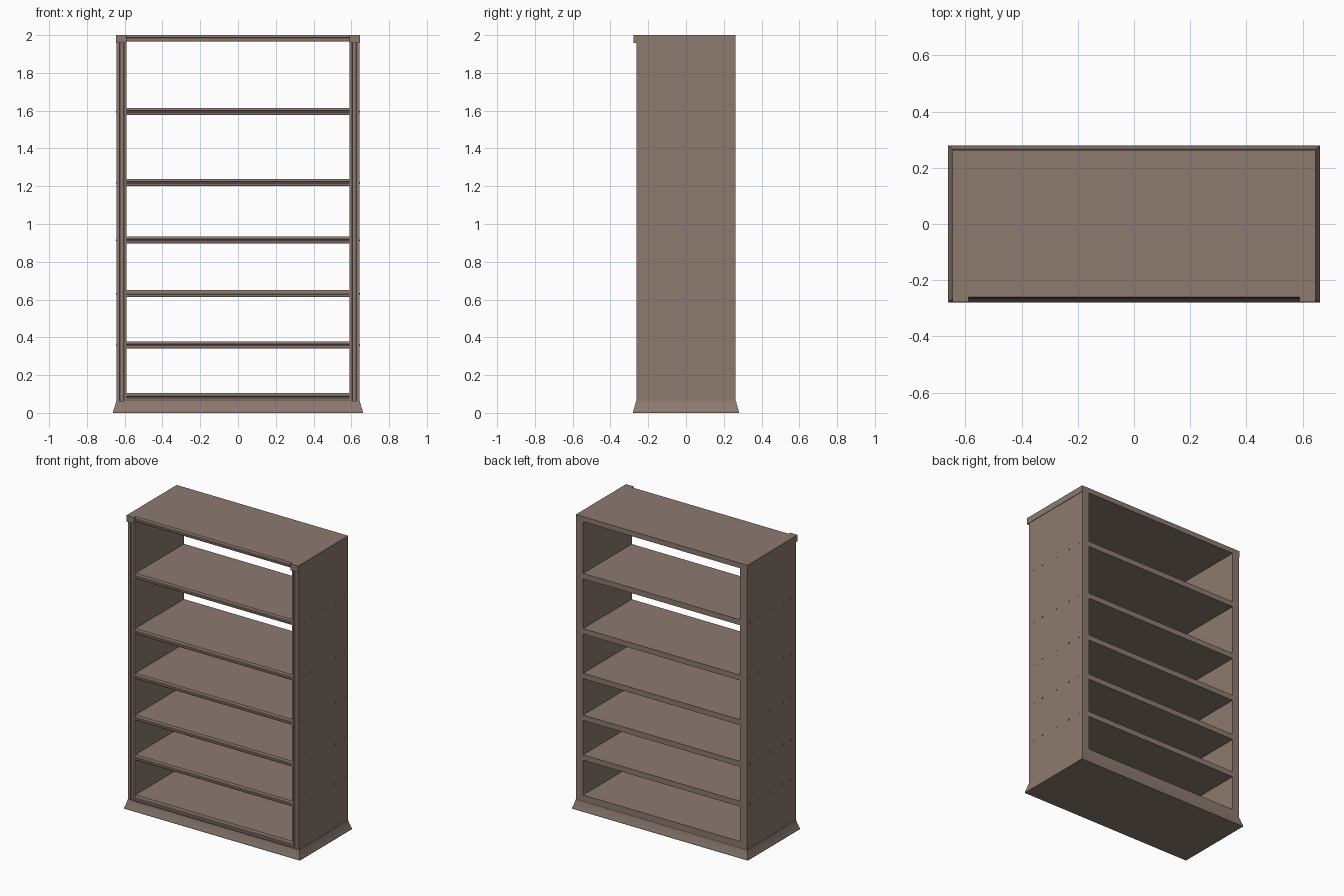
import bpy, bmesh

if "Cube" in bpy.data.objects:
    bpy.data.objects.remove(bpy.data.objects["Cube"])

# single flat wood colour
wood = bpy.data.materials.new("brown_wood")
wood.diffuse_color = (0.262, 0.195, 0.16, 1)
wood.use_nodes = True
wood.node_tree.nodes["Principled BSDF"].inputs["Base Color"].default_value = wood.diffuse_color


def finish(name, bm):
    bmesh.ops.recalc_face_normals(bm, faces=bm.faces)
    me = bpy.data.meshes.new(name)
    bm.to_mesh(me)
    bm.free()
    me.materials.append(wood)
    ob = bpy.data.objects.new(name, me)
    bpy.context.collection.objects.link(ob)
    return ob


def extrude(name, pts, vec):
    """Extrude a closed 3D outline along vec."""
    bm = bmesh.new()
    face = bm.faces.new([bm.verts.new(p) for p in pts])
    r = bmesh.ops.extrude_face_region(bm, geom=[face])
    vs = [g for g in r["geom"] if isinstance(g, bmesh.types.BMVert)]
    bmesh.ops.translate(bm, vec=vec, verts=vs)
    return finish(name, bm)


def box(name, x0, x1, y0, y1, z0, z1):
    return extrude(name, [(x0, y0, z0), (x1, y0, z0), (x1, y1, z0), (x0, y1, z0)],
                   (0, 0, z1 - z0))


W, D, INNER = 0.643, 0.263, 0.59   # half width, half depth, inner half width

# flared base moulding: stacked rectangular rings, closed top and bottom
bm = bmesh.new()
rings = []
for out, z in ((0.019, 0), (0.019, 0.007), (0.012, 0.026), (0.006, 0.046), (0.002, 0.062)):
    a, b = W + out, D + out * 0.9
    rings.append([bm.verts.new((x, y, z)) for x, y in ((-a, -b), (a, -b), (a, b), (-a, b))])
for lo, hi in zip(rings, rings[1:]):
    for i in range(4):
        j = (i + 1) % 4
        bm.faces.new((lo[i], lo[j], hi[j], hi[i]))
bm.faces.new(rings[0])
bm.faces.new(rings[-1])
finish("flared_base", bm)

# side panels with a shallow groove down the front edge, and top corner blocks
for s, tag in ((-1, "left"), (1, "right")):
    outline = [(INNER, D), (INNER, -D), (0.604, -D), (0.607, -D + 0.008),
               (0.624, -D + 0.008), (0.627, -D), (W, -D), (W, D)]
    extrude(tag + "_side", [(s * x, y, 0.06) for x, y in outline], (0, 0, 1.9))
    xs = sorted((s * INNER, s * 0.646))
    box(tag + "_top_end", *xs, -0.278, D, 1.957, 2.0)


def board(name, z0, z1):
    """Horizontal board with a groove along its front edge."""
    h = z1 - z0
    f = -D
    prof = [(D, z0), (f + 0.003, z0), (f, z0 + 0.2 * h), (f, z0 + 0.38 * h),
            (f + 0.005, z0 + 0.44 * h), (f + 0.005, z0 + 0.56 * h),
            (f, z0 + 0.62 * h), (f, z0 + 0.8 * h), (f + 0.003, z1), (D, z1)]
    extrude(name, [(-INNER, y, z) for y, z in prof], (2 * INNER, 0, 0))


# top panel, floor board and five shelves
board("top_panel", 1.965, 2.0)
board("floor_board", 0.062, 0.105)
shelf_z = (0.342, 0.613, 0.897, 1.201, 1.577)
for i, z in enumerate(shelf_z):
    board("shelf_%d" % (i + 1), z, z + 0.037)

# small dowel heads on the outer sides at each shelf
for s, tag in ((-1, "left"), (1, "right")):
    for i, z in enumerate(shelf_z):
        for y in (-0.21, -0.13, 0.01, 0.13, 0.23):
            xs = sorted((s * 0.64, s * 0.6455))
            box("%s_dowel_%d" % (tag, i + 1), *xs, y - 0.005, y + 0.005, z + 0.013, z + 0.021)
